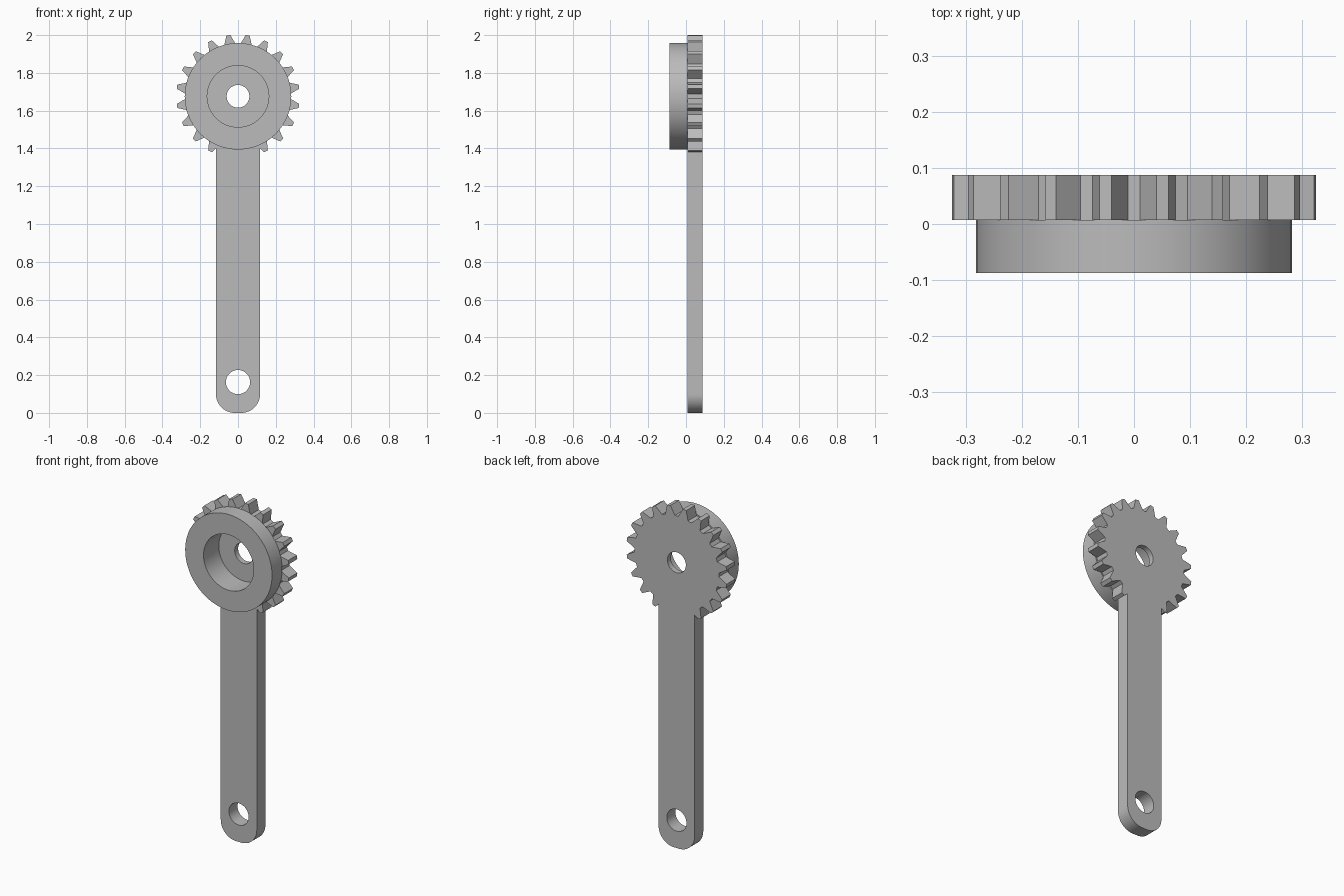
import bpy
import bmesh
from math import sin, cos, radians, pi

AXIS_Z = 1.676              # height of the gear axis
TIP_R, ROOT_R = 0.327, 0.274
HALF_W = 0.117              # half width of the arm
CORNER = 0.1                # rounding of the arm's foot
FRONT, MID, FLOOR, BACK = -0.087, 0.007, 0.055, 0.087

if "Cube" in bpy.data.objects:
    bpy.data.objects.remove(bpy.data.objects["Cube"])

grey = bpy.data.materials.new("plain grey")
grey.use_nodes = True
grey.diffuse_color = (0.5, 0.5, 0.5, 1)
grey.node_tree.nodes["Principled BSDF"].inputs["Base Color"].default_value = (0.5, 0.5, 0.5, 1)


def prism(name, outline, y0, y1):
    """Extrude an x-z outline from y0 back to y1."""
    bm = bmesh.new()
    face = bm.faces.new([bm.verts.new((x, y0, z)) for x, z in outline])
    new = bmesh.ops.extrude_face_region(bm, geom=[face], use_keep_orig=True)["geom"]
    bmesh.ops.translate(bm, vec=(0, y1 - y0, 0),
                        verts=[v for v in new if isinstance(v, bmesh.types.BMVert)])
    bmesh.ops.recalc_face_normals(bm, faces=bm.faces)
    mesh = bpy.data.meshes.new(name)
    bm.to_mesh(mesh)
    bm.free()
    mesh.materials.append(grey)
    obj = bpy.data.objects.new(name, mesh)
    bpy.context.collection.objects.link(obj)
    return obj


def circle(radius, z, n=96):
    return [(radius * sin(2 * pi * i / n), z + radius * cos(2 * pi * i / n)) for i in range(n)]


def polar(radius, degrees):
    a = radians(degrees)
    return (radius * sin(a), AXIS_Z + radius * cos(a))


def cut(obj, outline, y0, y1):
    """Subtract a prism and discard the cutter."""
    cutter = prism("cutter", outline, y0, y1)
    cutter.hide_render = True
    mod = obj.modifiers.new("cut", 'BOOLEAN')
    mod.operation = 'DIFFERENCE'
    mod.solver = 'EXACT'
    mod.object = cutter
    bpy.context.view_layer.objects.active = obj
    bpy.ops.object.modifier_apply(modifier=mod.name)
    bpy.data.objects.remove(cutter)


# Half of the lever outline: teeth from the top down to where the arm starts
half = []
for k in range(9):
    mid = 9 + 18 * k
    half += [polar(ROOT_R, mid - 6.7), polar(TIP_R, mid - 1.9),
             polar(TIP_R, mid + 1.9), polar(ROOT_R, mid + 6.7)]

# The last tooth's lower flank stops at the side of the arm
(x1, z1), (x2, z2) = half[-2], half[-1]
half[-1] = (HALF_W, z1 + (z2 - z1) * (x1 - HALF_W) / (x1 - x2))

# Straight arm side and rounded foot
for i in range(17):
    a = pi / 2 * i / 16
    half.append((HALF_W - CORNER + CORNER * cos(a), CORNER - CORNER * sin(a)))

# Toothed lever plate with its recess and two through holes
lever = prism("toothed_lever", half + [(-x, z) for x, z in reversed(half)], MID, BACK)
cut(lever, circle(0.163, AXIS_Z), FRONT - 0.1, FLOOR)
cut(lever, circle(0.06, AXIS_Z), FRONT, BACK + 0.1)
cut(lever, circle(0.064, 0.163), FRONT, BACK + 0.1)

# Round hub in front of the teeth
hub = prism("hub_ring", circle(0.282, AXIS_Z), FRONT, MID)
cut(hub, circle(0.163, AXIS_Z), FRONT - 0.1, MID + 0.1)

# Smooth the round walls, keep the edges crisp
for obj in (lever, hub):
    bpy.ops.object.select_all(action='DESELECT')
    obj.select_set(True)
    bpy.context.view_layer.objects.active = obj
    bpy.ops.object.shade_smooth_by_angle(angle=radians(20))
